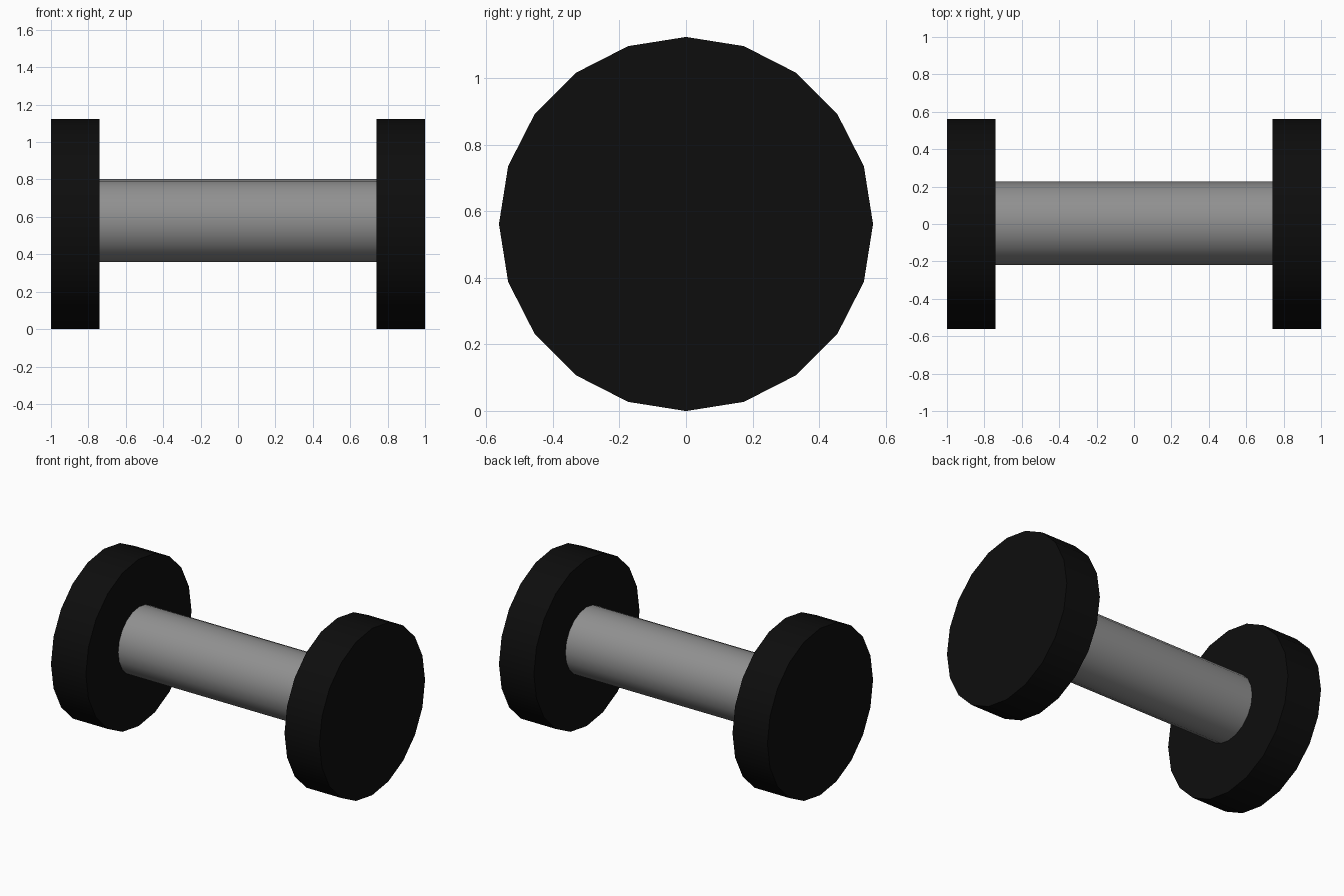
import bpy
import math

cube = bpy.data.objects.get("Cube")
if cube:
    bpy.data.objects.remove(cube, do_unlink=True)


def make_material(name, value):
    mat = bpy.data.materials.new(name)
    mat.use_nodes = True
    colour = (value, value, value, 1)
    mat.diffuse_color = colour
    mat.node_tree.nodes["Principled BSDF"].inputs["Base Color"].default_value = colour
    return mat


def cylinder_x(name, radius, length, centre, mat):
    """Twenty-sided cylinder along x with a corner pointing straight up."""
    bpy.ops.mesh.primitive_cylinder_add(
        vertices=20, radius=radius, depth=length, location=centre,
        rotation=(0, math.pi / 2, 0))
    obj = bpy.context.object
    obj.name = name
    obj.data.materials.append(mat)
    bpy.ops.object.shade_smooth_by_angle(angle=math.radians(30))
    return obj


black = make_material("black rubber", 0.004)
grey = make_material("grey metal", 0.28)

# Handle, set slightly into both weights
cylinder_x("handle", 0.222, 1.5, (0, 0.004, 0.58), grey)

# Weights at both ends
for side, name in ((1, "left_weight"), (-1, "right_weight")):
    cylinder_x(name, 0.562, 0.26, (side * 0.87, 0, 0.562), black)
